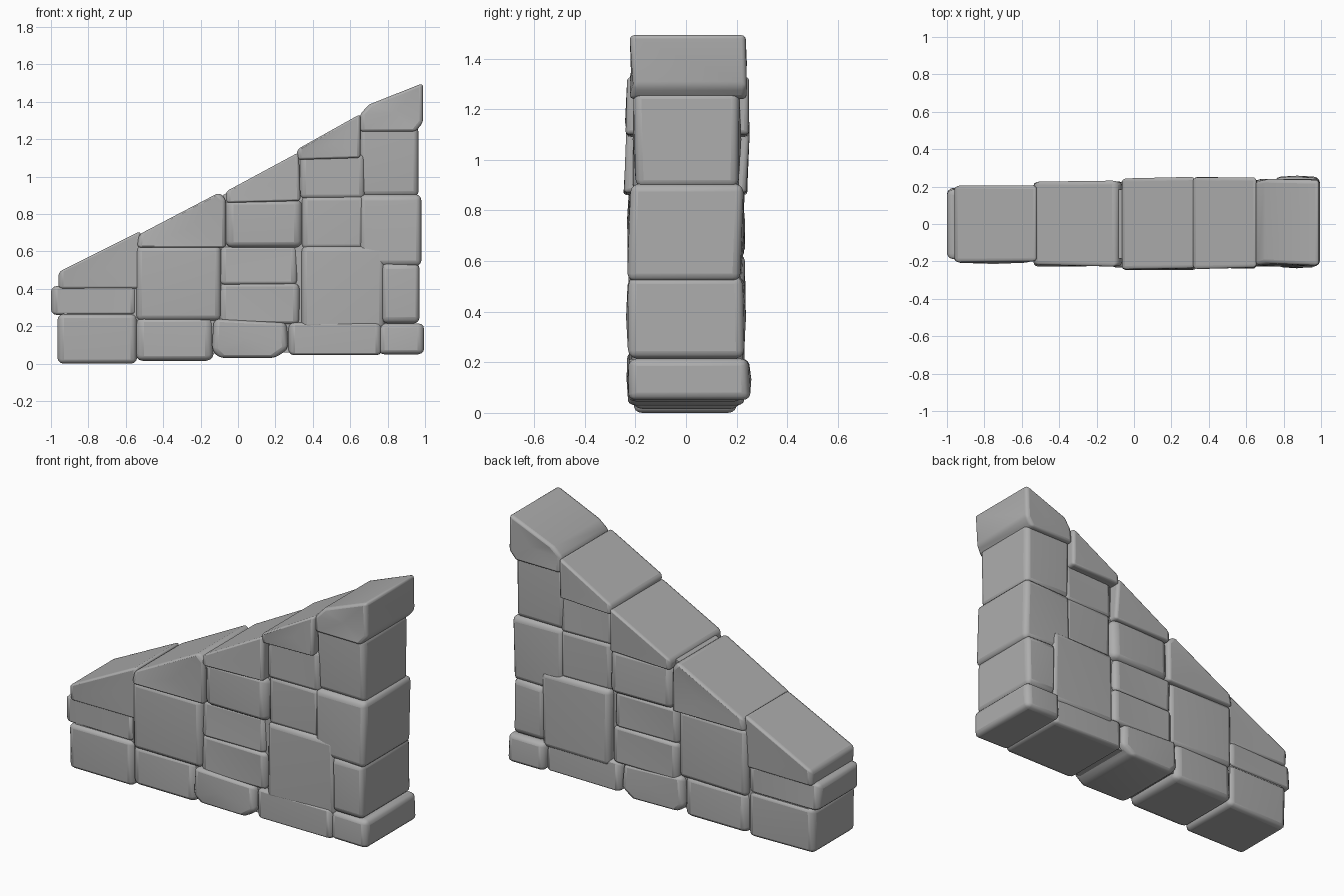
import bpy, bmesh, math, random
from mathutils import Vector

random.seed(4)
cube = bpy.data.objects.get("Cube")
if cube:
    bpy.data.objects.remove(cube, do_unlink=True)

GREY = (0.42, 0.42, 0.42, 1)
stone_mat = bpy.data.materials.new("stone grey")
stone_mat.use_nodes = True
stone_mat.diffuse_color = GREY
stone_mat.node_tree.nodes["Principled BSDF"].inputs["Base Color"].default_value = GREY


def stone(name, outline, front, back, bulge=0.01, bevel=0.03, wobble=0.008):
    """Extrude an x-z outline from front to back, pillow both faces, round the edges."""
    bm = bmesh.new()
    rings = []
    for y in (front, back):
        rings.append([bm.verts.new((x, y + random.uniform(-wobble, wobble), z)) for x, z in outline])
    fr, bk = rings
    n = len(outline)
    sides = [bm.faces.new(fr), bm.faces.new(bk[::-1])]
    for i in range(n):
        j = (i + 1) % n
        bm.faces.new((fr[j], fr[i], bk[i], bk[j]))
    for face, sign in zip(sides, (-1, 1)):
        hub = bmesh.ops.poke(bm, faces=[face])["verts"][0]
        hub.co.y += sign * bulge
    bmesh.ops.recalc_face_normals(bm, faces=bm.faces)
    mesh = bpy.data.meshes.new(name)
    bm.to_mesh(mesh)
    bm.free()
    mesh.materials.append(stone_mat)
    ob = bpy.data.objects.new(name, mesh)
    bpy.context.collection.objects.link(ob)
    if bevel:
        mod = ob.modifiers.new("rounded edges", "BEVEL")
        mod.width = bevel
        mod.segments = 3
        mod.limit_method = "ANGLE"
        mod.angle_limit = math.radians(35)
    bpy.ops.object.select_all(action="DESELECT")
    ob.select_set(True)
    bpy.context.view_layer.objects.active = ob
    bpy.ops.object.shade_smooth_by_angle(angle=math.radians(50))
    return ob


def block(name, x0, x1, z0, z1, front, back, **kw):
    return stone(name, [(x0, z0), (x1, z0), (x1, z1), (x0, z1)], front, back, **kw)


# Mortar core closing the joints
stone("wall_core", [(-.93, .04), (.25, .06), (.94, .08), (.94, 1.43), (-.93, .46)],
      -.185, .185, bulge=0, bevel=0, wobble=0)

# Low end column
block("low_base_stone", -.965, -.54, .0, .265, -.2, .19)
block("low_middle_stone", -1.0, -.54, .26, .415, -.19, .19, bulge=0)
stone("low_cap_stone", [(-.96, .40), (-.52, .40), (-.52, .71), (-.96, .49)], -.2, .2, bulge=.0, bevel=.02)

# Second column
block("second_base_stone", -.55, -.13, .015, .25, -.205, .205, bevel=.04)
block("second_middle_stone", -.545, -.09, .23, .63, -.21, .21, bulge=.015)
stone("second_cap_stone", [(-.54, .62), (-.065, .62), (-.065, .88), (-.10, .915), (-.53, .69)],
      -.225, .23, bulge=.0, bevel=.02)

# Centre column
stone("centre_base_stone", [(-.14, .07), (-.10, .03), (.20, .03), (.27, .08), (.26, .22), (-.13, .24)],
      -.225, .225, bevel=.035)
block("centre_lower_stone", -.10, .33, .21, .43, -.205, .215, bulge=-.005)
block("centre_middle_stone", -.10, .32, .42, .63, -.2, .21, bulge=-.005)
block("centre_upper_stone", -.07, .345, .62, .88, -.22, .225, bulge=.01, bevel=.04)
stone("centre_cap_stone", [(-.065, .86), (.335, .87), (.325, 1.13), (-.065, .92)], -.24, .245, bulge=.0, bevel=.018)

# Fourth column
block("fourth_base_stone", .27, .77, .045, .22, -.215, .22)
block("fourth_large_stone", .34, .785, .18, .63, -.22, .225, bulge=.008)
block("fourth_upper_stone", .34, .68, .61, .90, -.205, .205, bulge=.005)
block("fourth_top_stone", .33, .68, .88, 1.12, -.205, .205, bulge=.0)
stone("fourth_cap_stone", [(.315, 1.09), (.655, 1.10), (.655, 1.335), (.315, 1.145)], -.24, .245, bulge=.0, bevel=.018)

# Tall end column
block("tall_base_stone", .75, .995, .05, .215, -.22, .245)
block("tall_lower_stone", .77, .97, .215, .54, -.23, .225)
block("tall_middle_stone", .65, .98, .52, .905, -.225, .22)
block("tall_upper_stone", .65, .965, .89, 1.27, -.2, .205)
stone("tall_cap_stone", [(.65, 1.24), (.95, 1.24), (.99, 1.29), (.99, 1.5), (.70, 1.385), (.65, 1.33)],
      -.215, .235, bulge=.0, bevel=.02)
